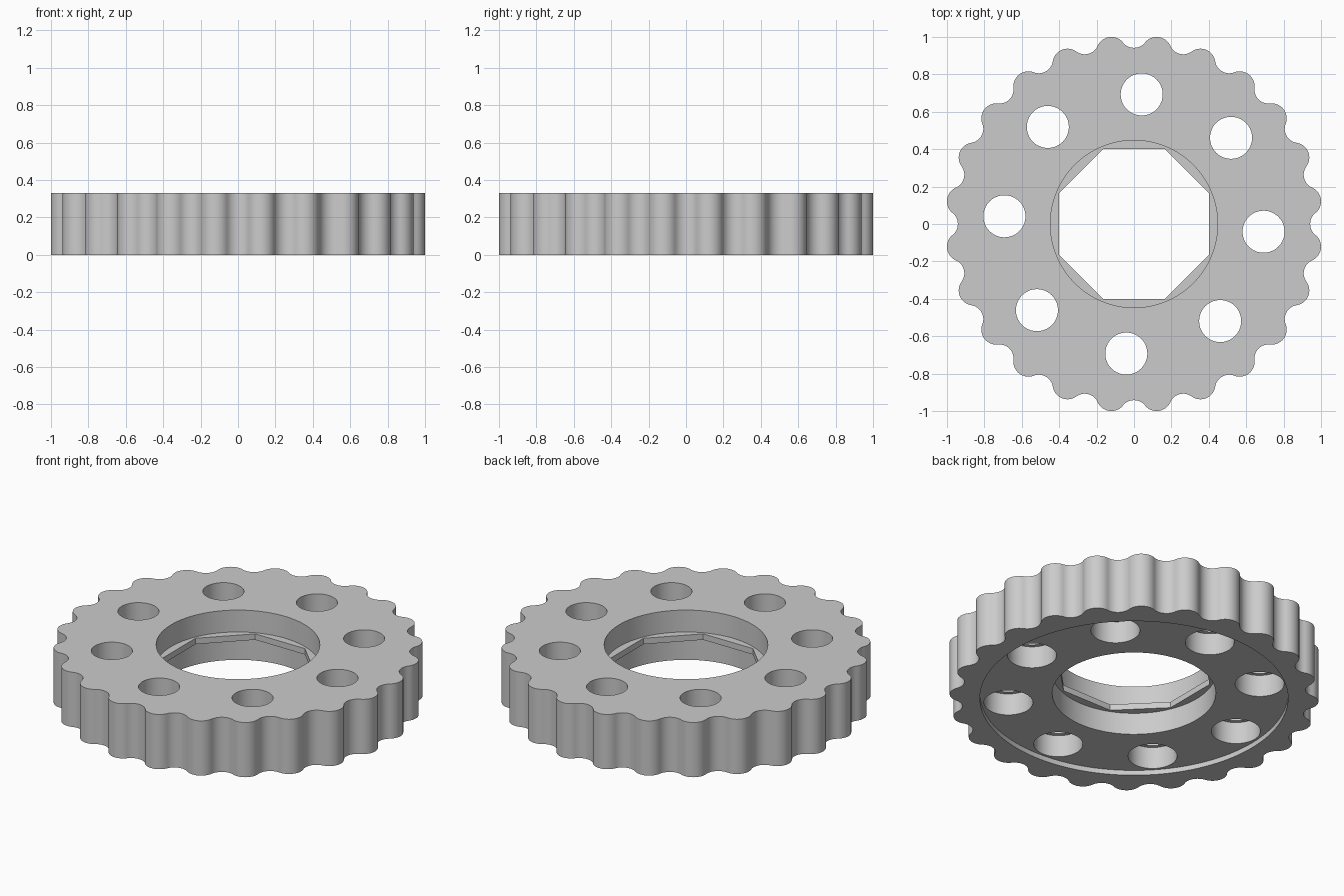
import bpy
import bmesh
from math import sin, cos, pi, radians, atan2, hypot

cube = bpy.data.objects.get("Cube")
if cube:
    bpy.data.objects.remove(cube, do_unlink=True)

HEIGHT, RECESS, MID = 0.33, 0.03, 0.162
LOBES, LOBE_PITCH, LOBE_R, VALLEY = 24, 0.928, 0.08, 0.942

metal = bpy.data.materials.new("plain grey")
metal.use_nodes = True
grey = (0.6, 0.6, 0.6, 1)
metal.diffuse_color = grey
metal.node_tree.nodes["Principled BSDF"].inputs["Base Color"].default_value = grey


def circle(r, n=96, cx=0, cy=0, start=0):
    return [(cx + r * cos(start + 2 * pi * i / n), cy + r * sin(start + 2 * pi * i / n))
            for i in range(n)]


def prism(name, outline, z0, z1):
    bm = bmesh.new()
    low = [bm.verts.new((x, y, z0)) for x, y in outline]
    high = [bm.verts.new((x, y, z1)) for x, y in outline]
    bm.faces.new(low[::-1])
    bm.faces.new(high)
    n = len(outline)
    for i in range(n):
        j = (i + 1) % n
        bm.faces.new((low[i], low[j], high[j], high[i]))
    mesh = bpy.data.meshes.new(name)
    bm.to_mesh(mesh)
    bm.free()
    obj = bpy.data.objects.new(name, mesh)
    bpy.context.collection.objects.link(obj)
    mesh.materials.append(metal)
    return obj


def cut(target, outline, z0, z1):
    cutter = prism("cutter", outline, z0, z1)
    cutter.hide_render = True
    mod = target.modifiers.new("cut", 'BOOLEAN')
    mod.operation, mod.solver, mod.object = 'DIFFERENCE', 'EXACT', cutter
    bpy.context.view_layer.objects.active = target
    bpy.ops.object.modifier_apply(modifier=mod.name)
    bpy.data.objects.remove(cutter, do_unlink=True)


def scalloped_outline(steps=8):
    # Convex lobe arcs joined by tangent concave valley arcs
    half = pi / LOBES
    lx, ly = LOBE_PITCH * cos(half), LOBE_PITCH * sin(half)
    gap = VALLEY - lx
    rv = (gap ** 2 + ly ** 2 - LOBE_R ** 2) / (2 * (LOBE_R - gap))
    vx = VALLEY + rv
    tilt = atan2(ly, vx - lx)
    pts = []
    for k in range(LOBES):
        base = 2 * half * k
        arc = []
        for i in range(-steps, steps):
            a = (pi / 2 - (pi / 2 - tilt)) * i / steps
            arc.append((vx - rv * cos(a), rv * sin(a)))
        # Lobe arc, swept between its two tangent points
        a0, a1 = -tilt, tilt + 2 * half
        for i in range(2 * steps):
            a = a0 + (a1 - a0) * i / (2 * steps)
            arc.append((lx + LOBE_R * cos(a), ly + LOBE_R * sin(a)))
        for x, y in arc:
            r, t = hypot(x, y), atan2(y, x) + base
            pts.append((r * cos(t), r * sin(t)))
    return pts


# Scalloped wheel body
wheel = prism("scalloped_wheel", scalloped_outline(), 0, HEIGHT)

# Shallow recess underneath
cut(wheel, circle(0.842, 128), -0.1, RECESS)

# Central bore from both sides, leaving a thin web with an octagonal opening
cut(wheel, circle(0.447), 0.198, 0.5)
cut(wheel, circle(0.447), -0.1, MID)
cut(wheel, circle(0.4 / cos(pi / 8), 8, start=pi / 8), -0.1, 0.5)

# Ring of eight stepped holes, wider below
for i in range(8):
    a = radians(-3.4 + 45 * i)
    cx, cy = 0.694 * cos(a), 0.694 * sin(a)
    cut(wheel, circle(0.1125, 40, cx, cy), -0.1, 0.5)
    cut(wheel, circle(0.134, 40, cx, cy), -0.1, MID)

# Smooth curved walls, crisp rims
bpy.ops.object.select_all(action='DESELECT')
wheel.select_set(True)
bpy.context.view_layer.objects.active = wheel
bpy.ops.object.shade_smooth_by_angle(angle=radians(30))
